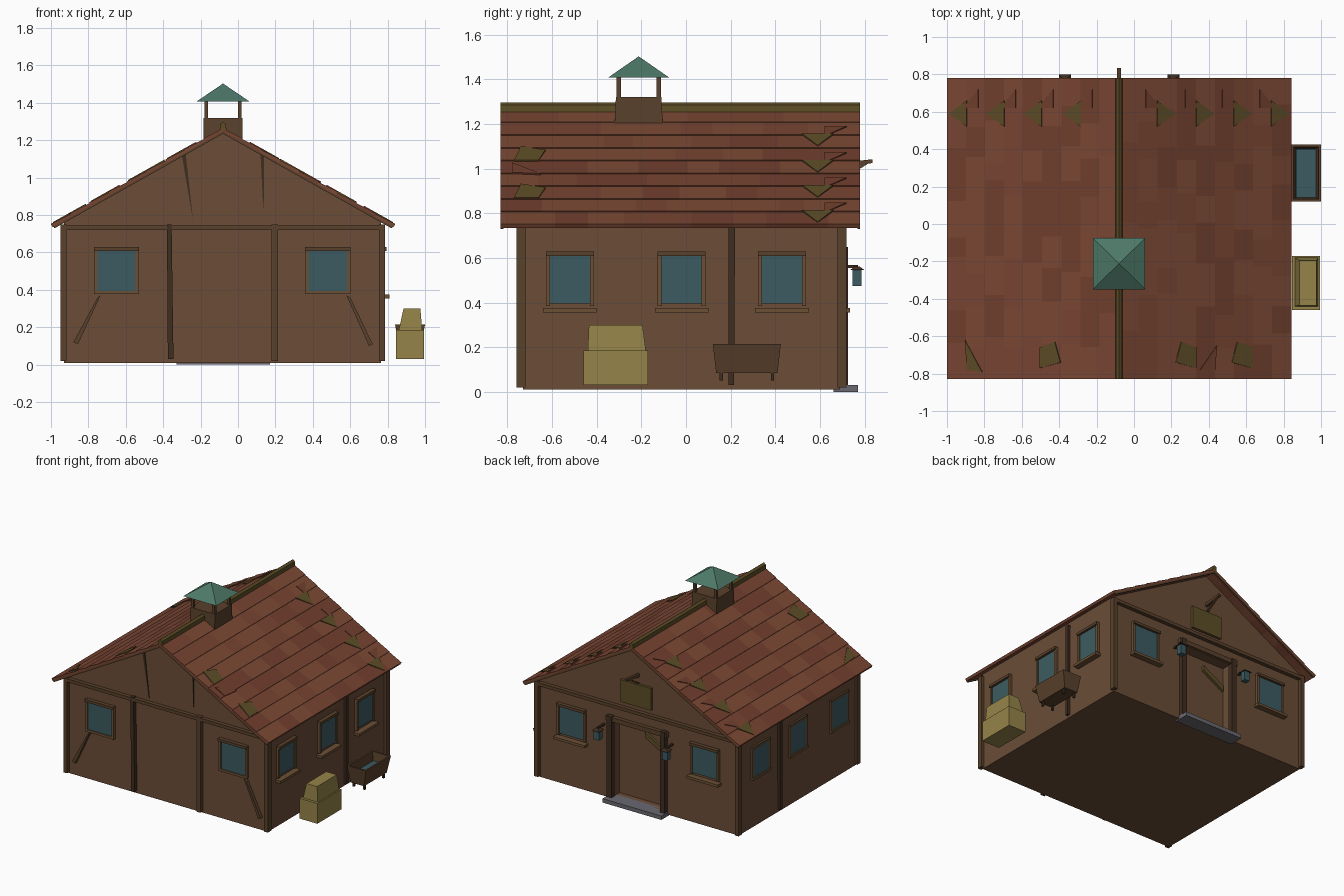
import bpy, bmesh, random
from math import hypot
from mathutils import Vector as V

if "Cube" in bpy.data.objects:
    bpy.data.objects.remove(bpy.data.objects["Cube"])

random.seed(4)


def mat(name, r, g, b):
    m = bpy.data.materials.new(name)
    m.diffuse_color = (r, g, b, 1)
    m.use_nodes = True
    m.node_tree.nodes["Principled BSDF"].inputs["Base Color"].default_value = m.diffuse_color
    return m


WALL = mat("wall_wood", .145, .073, .038)
TRIM = mat("trim_wood", .10, .052, .024)
DARK = mat("dark_wood", .05, .026, .014)
FRAME = mat("frame_wood", .15, .08, .035)
GLASS = mat("glass", .045, .105, .12)
HAY = mat("hay", .30, .23, .065)
COPPER = mat("copper", .075, .19, .14)
MOSS = mat("moss", .11, .075, .02)
STONE = mat("stone", .14, .14, .16)
ROOFS = [mat("roof_%d" % i, *c) for i, c in enumerate(
    [(.185, .058, .031), (.20, .066, .035), (.165, .05, .027)])]


def finish(name, bm, *mats):
    bmesh.ops.recalc_face_normals(bm, faces=bm.faces)
    me = bpy.data.meshes.new(name)
    bm.to_mesh(me)
    bm.free()
    for m in mats:
        me.materials.append(m)
    ob = bpy.data.objects.new(name, me)
    bpy.context.collection.objects.link(ob)
    return ob


def add_prism(bm, base, top):
    a = [bm.verts.new(p) for p in base]
    b = [bm.verts.new(p) for p in top]
    n = len(a)
    faces = [bm.faces.new(a), bm.faces.new(b)]
    for i in range(n):
        j = (i + 1) % n
        faces.append(bm.faces.new((a[i], a[j], b[j], b[i])))
    return faces


def prism(name, base, vec, m):
    bm = bmesh.new()
    add_prism(bm, base, [V(p) + V(vec) for p in base])
    return finish(name, bm, m)


def rect(x0, x1, y0, y1, z):
    return [V((x0, y0, z)), V((x1, y0, z)), V((x1, y1, z)), V((x0, y1, z))]


def frustum(name, lo, hi, m):
    bm = bmesh.new()
    add_prism(bm, rect(*lo), rect(*hi))
    return finish(name, bm, m)


def box(name, x0, x1, y0, y1, z0, z1, m):
    return frustum(name, (x0, x1, y0, y1, z0), (x0, x1, y0, y1, z1), m)


CX, X0, X1, Y0, Y1 = -.08, -.93, .765, -.73, .69
SIDES = {"front": lambda u, d, z: V((u, Y0 - d, z)), "back": lambda u, d, z: V((u, Y1 + d, z)),
         "left": lambda u, d, z: V((X0 - d, u, z)), "right": lambda u, d, z: V((X1 + d, u, z))}


def panel(name, side, pts, d0, d1, m):
    """Flat piece on a wall: outline in (along, up), d = distance out of the wall."""
    f = SIDES[side]
    bm = bmesh.new()
    add_prism(bm, [f(u, d0, z) for u, z in pts], [f(u, d1, z) for u, z in pts])
    return finish(side + "_" + name, bm, m)


def board(name, side, u0, u1, z0, z1, d, m, d0=-.01):
    return panel(name, side, [(u0, z0), (u1, z0), (u1, z1), (u0, z1)], d0, d, m)


# Gabled body with a recessed doorway at the back
body = prism("walls", [V((X0, Y0, .01)), V((X1, Y0, .01)), V((X1, Y0, .775)),
                       V((CX, Y0, 1.25)), V((X0, Y0, .775))], (0, Y1 - Y0, 0), WALL)
cut = box("door_cutter", -.29, .13, Y1 - .07, Y1 + .1, .03, .61, WALL)
cut.hide_render = cut.hide_viewport = True
mod = body.modifiers.new("doorway", "BOOLEAN")
mod.operation, mod.object, mod.solver = "DIFFERENCE", cut, "EXACT"

# Corner posts and middle posts
for sx, x in ((-1, X0), (1, X1)):
    for sy, y in ((-1, Y0), (1, Y1)):
        a, b = sorted((x - sx * .012, x + sx * .02))
        c, d = sorted((y - sy * .012, y + sy * .03))
        box("corner_post", a, b, c, d, .02, .75, TRIM)
panel("post", "front", [(-.375, .03), (-.345, .03), (-.355, .75), (-.38, .75)], -.01, .03, DARK)
board("post", "front", .18, .215, .02, .75, .03, TRIM)
for s in ("left", "right"):
    panel("post", s, [(.19, .03), (.215, .03), (.22, .745), (.19, .745)], -.01, .02, DARK)
for s in ("front", "back"):
    board("tie_beam", s, -.95, .785, .72, .745, .03, TRIM)

# Gable cracks and front braces
for pts in ([(-.30, 1.12), (-.28, 1.13), (-.24, .77)], [(.12, 1.13), (.14, 1.12), (.137, .80)]):
    panel("gable_crack", "front", pts, -.01, .006, DARK)
for pts in ([(-.75, .36), (-.735, .37), (-.855, .11), (-.88, .12)],
            [(.58, .37), (.60, .36), (.72, .11), (.70, .10)]):
    panel("brace", "front", pts, -.01, .025, TRIM)


# Windows
def window(side, c, w, sill):
    h = w / 2
    board("window_glass", side, c - h, c + h, .395, .61, .012, GLASS)
    t = .018
    for u in (c - h - t, c + h):
        board("window_jamb", side, u, u + t, .385, .62, .02 if sill < 2 else .012, FRAME)
    board("window_lintel", side, c - h - t, c + h + t, .608, .628, .03 if sill < 2 else .016, TRIM)
    if sill == 1:
        board("window_sill", side, c - h - .03, c + h + .03, .355, .375, .045, FRAME)
    else:
        board("window_sill", side, c - h - t, c + h + t, .377, .395, .02, FRAME)


for c in (-.65, .48):
    window("front", c, .205, 0)
    window("back", c, .205, 1)
for c in (-.52, -.02, .43):
    window("right", c, .18, 1)
    window("left", c, .18, 2)

# Back door, frame, step and lanterns
for u in (-.325, .125):
    board("door_post", "back", u, u + .04, .02, .65, .035, DARK)
board("door_header", "back", -.34, .18, .61, .645, .03, TRIM)
panel("door_brace", "back", [(-.28, .42), (-.28, .46), (-.10, .56), (-.10, .52)], -.075, -.05, MOSS)
box("door_step", -.33, .17, .66, .77, 0, .03, STONE)
for x in (-.37, .21):
    box("lantern_arm", x - .008, x + .008, .68, .77, .555, .568, DARK)
    box("lantern_body", x - .022, x + .022, .745, .787, .475, .545, GLASS)
    frustum("lantern_cap", (x - .032, x + .032, .735, .80, .545),
            (x - .012, x + .012, .755, .778, .562), DARK)

# Loft hatch and hoist
board("loft_hatch", "back", -.20, .06, .78, .95, .02, MOSS)
prism("hoist_beam", [V((-.09, .68, 1.0)), V((-.09, .68, 1.025)), V((-.09, .835, 1.042)),
                     V((-.09, .835, 1.025))], (.02, 0, 0), TRIM)
prism("hoist_strut", [V((-.087, .68, .95)), V((-.087, .70, .95)), V((-.087, .82, 1.025)),
                      V((-.087, .805, 1.03))], (.014, 0, 0), TRIM)

# Roof slopes in lapped courses of mixed planks
RZ, DX, DZ, RY0, RY1 = 1.262, .918, .515, -.83, .78
L = hypot(DX, DZ)


def slope(s, t, y, h):
    return V((CX + s * (DX * t + h * DZ / L), y, RZ - DZ * t + h * DX / L))


for s, side in ((-1, "left"), (1, "right")):
    bm = bmesh.new()
    for i in range(9):
        t0, t1 = i / 9, (i + 1) / 9
        cuts = [RY0] + [RY0 + (RY1 - RY0) * (k + random.uniform(-.3, .3)) / 8
                        for k in range(1, 8)] + [RY1]
        for a, b in zip(cuts, cuts[1:]):
            prof = [(t0, .001), (t1, .006), (t1, -.014), (t0, -.014)]
            idx = random.randrange(3)
            for f in add_prism(bm, [slope(s, t, a, h) for t, h in prof],
                               [slope(s, t, b, h) for t, h in prof]):
                f.material_index = idx
    finish(side + "_roof", bm, *ROOFS)
    # Verge boards along the gable ends
    for y in (RY0, RY1 - .012):
        prism(side + "_verge_board", [slope(s, t, y, h) for t, h in
              ((0, -.012), (.995, -.012), (.995, -.024), (0, -.024))], (0, .012, 0), TRIM)


# Moss patches: outline in (distance from ridge, y)
def moss(s, pts, m=MOSS):
    bm = bmesh.new()
    add_prism(bm, [slope(s, d / DX, y, .0) for d, y in pts],
              [slope(s, d / DX, y, .009) for d, y in pts])
    finish("roof_patch", bm, m)


for s in (-1, 1):
    for d in (.20, .41, .61, .81):
        moss(s, [(d, .52), (d, .66), (d + .095, .59)])
        moss(s, [(d - .06, .62), (d - .06, .72), (d + .02, .62)], ROOFS[2])
for s, d in ((1, .30), (1, .60), (-1, .31)):
    moss(s, [(d, -.74), (d + .03, -.63), (d + .11, -.66), (d + .11, -.77)])
moss(-1, [(.73, -.79), (.82, -.62), (.81, -.78)])
moss(1, [(.43, -.78), (.52, -.65), (.51, -.78)], ROOFS[2])

# Ridge beam
prism("ridge_beam", [V((CX - .018, RY0, 1.25)), V((CX + .018, RY0, 1.25)), V((CX + .016, RY0, 1.285)),
                     V((CX, RY0, 1.297)), V((CX - .016, RY0, 1.285))], (0, RY1 - RY0, 0), MOSS)

# Cupola
CY = -.212
frustum("cupola_base", (CX - .105, CX + .105, CY - .108, CY + .108, 1.20),
        (CX - .105, CX + .105, CY - .102, CY + .102, 1.32), TRIM)
for px in (-.09, .09):
    for py in (-.09, .09):
        box("cupola_post", CX + px - .01, CX + px + .01, CY + py - .01, CY + py + .01, 1.31, 1.415, TRIM)
bm = bmesh.new()
ring = [bm.verts.new(p) for p in rect(CX - .14, CX + .14, CY - .137, CY + .137, 1.408)]
tip = bm.verts.new((CX, CY, 1.503))
bm.faces.new(ring)
for i in range(4):
    bm.faces.new((ring[i], ring[(i + 1) % 4], tip))
finish("cupola_roof", bm, COPPER)

# Hay bales
box("lower_hay_bale", .845, .995, -.46, -.17, .03, .185, HAY)
frustum("upper_hay_bale", (.86, .985, -.44, -.18, .185), (.885, .975, -.435, -.195, .30), HAY)

# Water trough: flared open box on legs
bm = bmesh.new()
rings = [[bm.verts.new(p) for p in r] for r in (
    rect(.86, .975, .135, .41, .085), rect(.84, 1.0, .12, .425, .215),
    rect(.853, .987, .133, .412, .215), rect(.87, .965, .147, .398, .10))]
bm.faces.new(rings[0])
bm.faces.new(rings[3])
for a, b in zip(rings, rings[1:]):
    for i in range(4):
        bm.faces.new((a[i], a[(i + 1) % 4], b[(i + 1) % 4], b[i]))
finish("trough", bm, TRIM)
box("trough_water", .866, .973, .143, .402, .12, .15, GLASS)
for x in (.865, .955):
    for y in (.15, .38):
        box("trough_leg", x, x + .015, y, y + .015, .05, .09, DARK)
